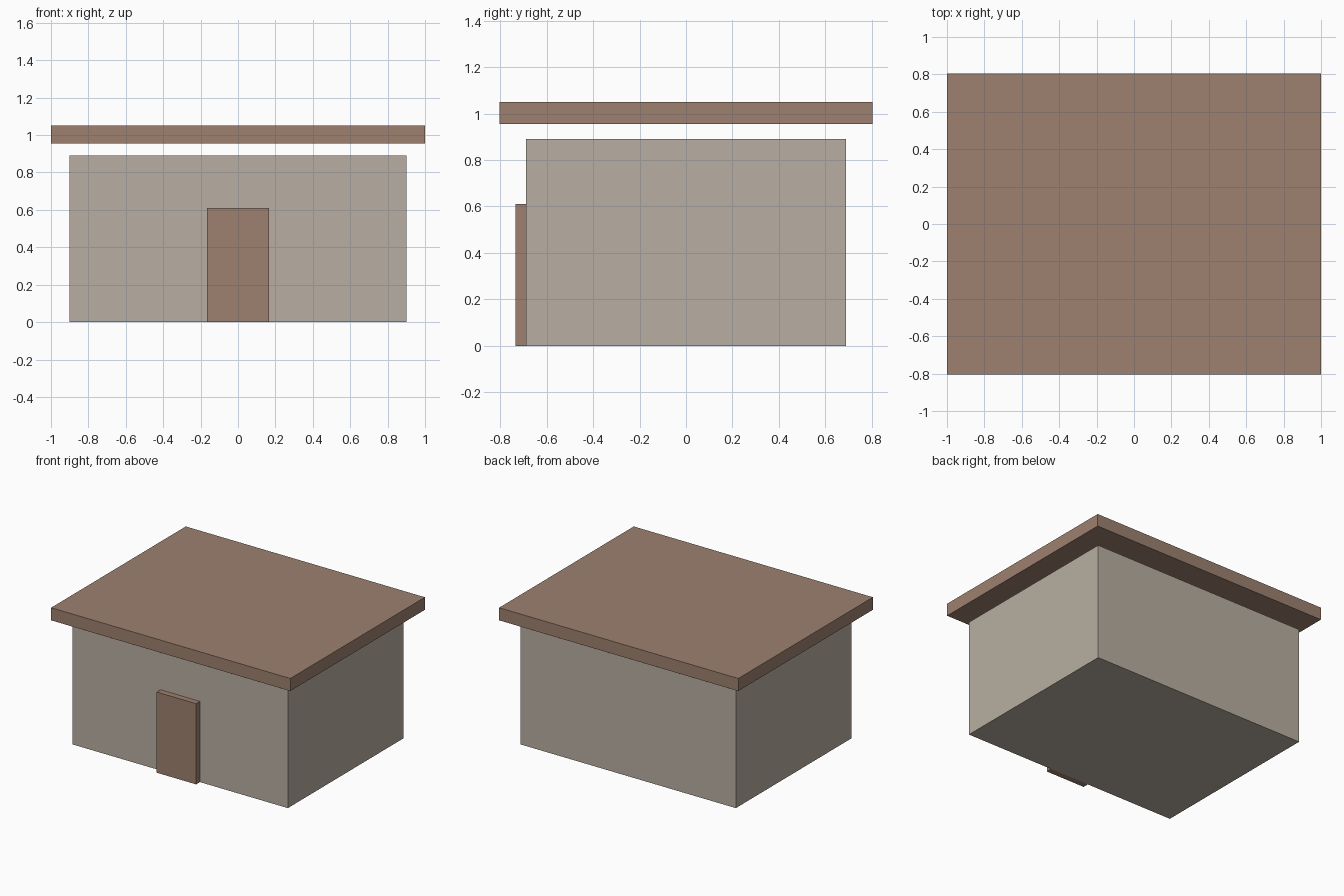
import bpy

if "Cube" in bpy.data.objects:
    bpy.data.objects.remove(bpy.data.objects["Cube"])


def material(name, color):
    mat = bpy.data.materials.new(name)
    mat.diffuse_color = (*color, 1.0)
    mat.use_nodes = True
    mat.node_tree.nodes["Principled BSDF"].inputs["Base Color"].default_value = mat.diffuse_color
    return mat


def box(name, lo, hi, mat):
    """Axis-aligned box between two opposite corners."""
    center = [(a + b) / 2 for a, b in zip(lo, hi)]
    bpy.ops.mesh.primitive_cube_add(size=1, location=center)
    obj = bpy.context.object
    obj.name = name
    obj.scale = [b - a for a, b in zip(lo, hi)]
    bpy.ops.object.transform_apply(location=False, rotation=False, scale=True)
    obj.data.materials.append(mat)
    return obj


plaster = material("plaster", (0.48, 0.43, 0.36))
wood = material("brown_wood", (0.34, 0.22, 0.16))

# Main building block
box("walls", (-0.90, -0.69, 0.0), (0.90, 0.69, 0.89), plaster)

# Flat overhanging roof slab, set slightly above the walls
box("roof", (-1.0, -0.804, 0.955), (1.0, 0.804, 1.05), wood)

# Door panel standing proud of the front wall
box("door", (-0.165, -0.735, 0.0), (0.165, -0.69, 0.61), wood)
